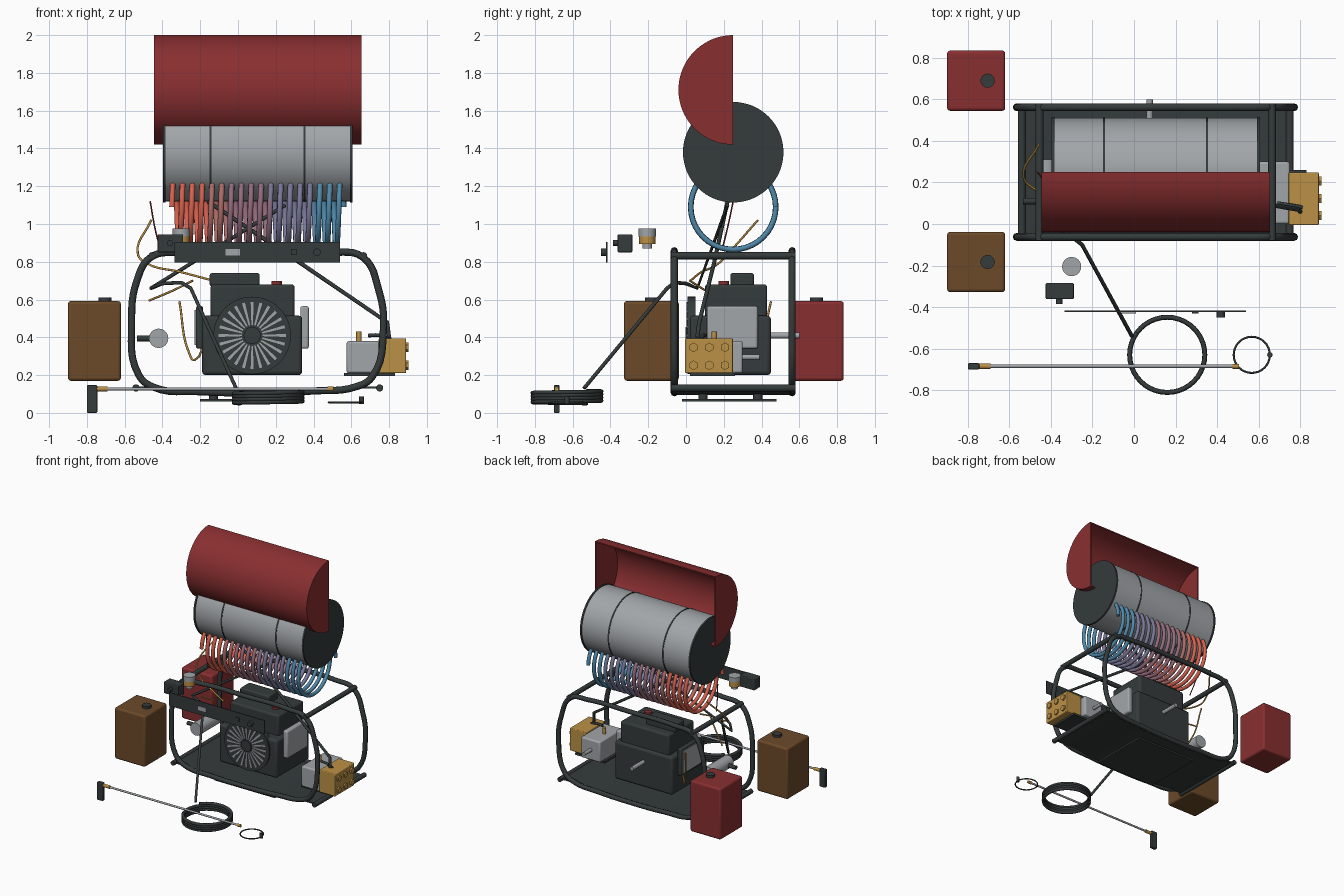
import bpy, bmesh, math
from mathutils import Vector, Matrix

if "Cube" in bpy.data.objects:
    bpy.data.objects.remove(bpy.data.objects["Cube"])


def mat(name, r, g, b):
    m = bpy.data.materials.new(name)
    m.diffuse_color = (r, g, b, 1)
    m.use_nodes = True
    m.node_tree.nodes["Principled BSDF"].inputs["Base Color"].default_value = m.diffuse_color
    return m


DARK = mat("dark_slate", 0.035, 0.043, 0.043)
GREY = mat("steel_grey", 0.36, 0.38, 0.40)
RED = mat("deep_red", 0.25, 0.028, 0.03)
BROWN = mat("brown", 0.15, 0.068, 0.022)
BRASS = mat("brass", 0.50, 0.28, 0.06)
HEAT = [mat("coil_hot", 0.68, 0.12, 0.075), mat("coil_warm", 0.42, 0.15, 0.14),
        mat("coil_mauve", 0.30, 0.15, 0.20), mat("coil_violet", 0.19, 0.19, 0.32),
        mat("coil_cold", 0.08, 0.25, 0.40)]


def finish(name, bm, material, bevel=0, smooth=False):
    bmesh.ops.recalc_face_normals(bm, faces=bm.faces)
    me = bpy.data.meshes.new(name)
    bm.to_mesh(me)
    bm.free()
    ob = bpy.data.objects.new(name, me)
    bpy.context.collection.objects.link(ob)
    me.materials.append(material)
    if bevel:
        mod = ob.modifiers.new("bevel", 'BEVEL')
        mod.width, mod.segments = bevel, 3
    if smooth or bevel:
        bpy.ops.object.select_all(action='DESELECT')
        ob.select_set(True)
        bpy.context.view_layer.objects.active = ob
        bpy.ops.object.shade_smooth_by_angle(angle=math.radians(35))
    return ob


def box(name, x, y, z, material, bevel=0):
    """Box from (min, max) pairs."""
    bm = bmesh.new()
    bmesh.ops.create_cube(bm, size=1)
    for v in bm.verts:
        v.co = [(a + b) / 2 + c * (b - a) for c, (a, b) in zip(v.co, (x, y, z))]
    return finish(name, bm, material, bevel)


def cyl(name, a, b, r, material, sides=32, r2=None):
    """Cylinder or cone between two points."""
    a, b = Vector(a), Vector(b)
    bm = bmesh.new()
    d = b - a
    m = Matrix.Translation((a + b) / 2) @ d.to_track_quat('Z', 'Y').to_matrix().to_4x4()
    bmesh.ops.create_cone(bm, cap_ends=True, segments=sides, radius1=r,
                          radius2=r if r2 is None else r2, depth=d.length, matrix=m)
    return finish(name, bm, material, smooth=sides > 8)


def tube(name, pts, r, material, cyclic=False, curved=True, res=6):
    """Round tube along points, converted to a mesh."""
    cu = bpy.data.curves.new(name, 'CURVE')
    cu.dimensions = '3D'
    cu.bevel_depth, cu.bevel_resolution = r, 2
    cu.use_fill_caps = True
    cu.resolution_u = res
    sp = cu.splines.new('BEZIER' if curved else 'POLY')
    sp.use_cyclic_u = cyclic
    seq = sp.bezier_points if curved else sp.points
    seq.add(len(pts) - 1)
    for p, co in zip(seq, pts):
        if curved:
            p.co = co
            p.handle_left_type = p.handle_right_type = 'AUTO'
        else:
            p.co = (*co, 1)
    ob = bpy.data.objects.new(name, cu)
    bpy.context.collection.objects.link(ob)
    cu.materials.append(material)
    bpy.ops.object.select_all(action='DESELECT')
    ob.select_set(True)
    bpy.context.view_layer.objects.active = ob
    bpy.ops.object.convert(target='MESH')
    bpy.ops.object.shade_smooth_by_angle(angle=math.radians(50))
    return bpy.context.view_layer.objects.active


# Hood: half-round shell, open at the back, with half-disc ends
def half_round(name, x0, x1, inner):
    n = 40
    arc = [math.pi / 2 + math.pi * i / n for i in range(n + 1)]
    prof = [(0.29 * math.cos(t), 0.29 * math.sin(t)) for t in arc]
    if inner:
        prof += [(inner * math.cos(t), inner * math.sin(t)) for t in reversed(arc)]
    bm = bmesh.new()
    f = bm.faces.new([bm.verts.new((x0, 0.25 + y, 1.71 + z)) for y, z in prof])
    ext = bmesh.ops.extrude_face_region(bm, geom=[f])
    bmesh.ops.translate(bm, vec=(x1 - x0, 0, 0),
                        verts=[v for v in ext["geom"] if isinstance(v, bmesh.types.BMVert)])
    return finish(name, bm, RED, smooth=True)


half_round("hood_shell", -0.435, 0.645, 0.28)
half_round("hood_end_left", -0.445, -0.435, 0)
half_round("hood_end_right", 0.645, 0.655, 0)

# Boiler drum
def ring_x(name, x0, x1, r, m):
    cyl(name, (x0, 0.25, 1.38), (x1, 0.25, 1.38), r, m, 64)


ring_x("drum_body", -0.385, 0.595, 0.26, GREY)
ring_x("drum_end_left", -0.397, -0.383, 0.266, DARK)
ring_x("drum_end_right", 0.593, 0.607, 0.266, DARK)
ring_x("drum_band_left", -0.15, -0.139, 0.263, DARK)
ring_x("drum_band_right", 0.346, 0.357, 0.263, DARK)

# Heating coil, coloured along its length
turns, steps = 17.5, 40
helix = []
for i in range(int(turns * steps) + 1):
    t = i / steps
    a = 2 * math.pi * t
    helix.append((-0.35 + 0.052 * t, 0.25 - 0.225 * math.cos(a), 1.09 + 0.225 * math.sin(a)))
coil = tube("heating_coil", helix, 0.015, HEAT[0], curved=False)
for m in HEAT[1:]:
    coil.data.materials.append(m)
for p in coil.data.polygons:
    p.material_index = sum(p.center.x > lim for lim in (-0.16, -0.06, 0.17, 0.40))

# Frame: two hoops, cross bars, curved floor
hoop = [(-0.46, 0.825), (-0.535, 0.70), (-0.563, 0.48), (-0.525, 0.2), (-0.45, 0.137),
        (-0.2, 0.112), (0.1, 0.107), (0.4, 0.116), (0.63, 0.14), (0.71, 0.19), (0.77, 0.45),
        (0.745, 0.65), (0.66, 0.825), (0.5, 0.852), (0.1, 0.855), (-0.3, 0.85)]
for side, y in (("front", -0.062), ("back", 0.562)):
    tube(side + "_hoop", [(x, y, z) for x, z in hoop], 0.019, DARK, cyclic=True)
for i, (x, z) in enumerate([(-0.455, 0.832), (0.665, 0.832), (-0.54, 0.132), (0.75, 0.132)]):
    cyl(f"cross_bar_{i}", (x, -0.08, z), (x, 0.58, z), 0.019, DARK, 16)
bm = bmesh.new()
rows = [[bm.verts.new((x, y, z)) for x, z in [(-0.54, 0.14)] + hoop[4:9] + [(0.75, 0.14)]]
        for y in (-0.06, 0.56)]
for i in range(6):
    bm.faces.new((rows[0][i], rows[0][i + 1], rows[1][i + 1], rows[1][i]))
floor = finish("floor_plate", bm, DARK)
floor.modifiers.new("thickness", 'SOLIDIFY').thickness = 0.012
box("drip_tray", (-0.2, 0.35), (-0.02, 0.48), (0.06, 0.074), DARK)
for i, (x, y) in enumerate([(-0.13, 0.09), (0.28, 0.09), (-0.13, 0.38), (0.28, 0.38)]):
    cyl(f"tray_mount_{i}", (x, y, 0.07), (x, y, 0.105), 0.024, DARK, 16)

# Engine
box("engine_block", (-0.19, 0.34), (0.02, 0.45), (0.2, 0.515), DARK, 0.02)
box("engine_top", (-0.145, 0.30), (0.10, 0.43), (0.5, 0.68), DARK, 0.015)
box("engine_cover", (-0.15, 0.115), (0.235, 0.36), (0.67, 0.74), DARK, 0.012)
cyl("engine_cap", (0.205, 0.2, 0.67), (0.205, 0.2, 0.697), 0.028, RED, 24)
box("side_muffler", (0.33, 0.375), (0.11, 0.38), (0.34, 0.565), GREY, 0.012)
box("air_filter", (-0.222, -0.185), (0.11, 0.38), (0.34, 0.565), DARK, 0.01)
box("filter_face", (-0.229, -0.221), (0.13, 0.36), (0.36, 0.545), GREY)
cyl("drive_shaft", (0.075, 0.44, 0.41), (0.075, 0.6, 0.41), 0.016, GREY, 20)
cyl("fan_housing", (0.075, 0.05, 0.41), (0.075, 0.008, 0.41), 0.205, DARK, 48)
bm = bmesh.new()
blades = 24
for i in range(blades):
    a = 2 * math.pi * i / blades
    out, side = Vector((math.cos(a), 0, math.sin(a))), Vector((-math.sin(a), 0, math.cos(a)))
    c = Vector((0.075, 0.002, 0.41))
    quad = [c + out * r + side * w for r, w in
            ((0.055, -0.004), (0.178, -0.008), (0.178, 0.008), (0.055, 0.004))]
    f = bm.faces.new([bm.verts.new(q) for q in quad])
    ext = bmesh.ops.extrude_face_region(bm, geom=[f])
    bmesh.ops.translate(bm, vec=(0, 0.008, 0),
                        verts=[v for v in ext["geom"] if isinstance(v, bmesh.types.BMVert)])
finish("fan_blades", bm, GREY)
cyl("fan_hub", (0.075, 0.02, 0.41), (0.075, -0.003, 0.41), 0.045, DARK, 32)

# Pump
box("pump_body", (0.575, 0.75), (0.0, 0.30), (0.21, 0.38), GREY, 0.012)
box("pump_head", (0.745, 0.89), (-0.005, 0.248), (0.21, 0.395), BRASS, 0.006)
box("pump_foot", (0.56, 0.83), (0.02, 0.26), (0.195, 0.212), DARK)
cyl("pump_shaft", (0.66, 0.29, 0.295), (0.66, 0.39, 0.295), 0.014, GREY, 20)
cyl("pump_fitting", (0.64, 0.15, 0.37), (0.64, 0.15, 0.43), 0.014, BRASS, 16)
for i in range(6):
    y, z = 0.04 + 0.083 * (i % 3), 0.252 + 0.095 * (i // 3)
    cyl(f"pump_bolt_{i}", (0.88, y, z), (0.902, y, z), 0.025, BRASS, 6)
tube("pump_lever", [(0.69, 0.10, 0.41), (0.75, 0.09, 0.41), (0.81, 0.08, 0.39)], 0.01, DARK)

# Burner motor
cyl("burner_motor", (-0.42, 0.05, 0.395), (-0.42, 0.31, 0.395), 0.051, GREY)
cyl("burner_stem", (-0.535, 0.11, 0.395), (-0.45, 0.11, 0.395), 0.016, DARK, 16)

# Tanks
for name, y, m in (("water_tank", -0.183, BROWN), ("fuel_tank", 0.69, RED)):
    box(name, (-0.9, -0.62), (y - 0.145, y + 0.145), (0.17, 0.592), m, 0.015)
    cyl(name + "_cap", (-0.705, y, 0.585), (-0.705, y, 0.612), 0.034, DARK, 24)

# Control panel, switch box and inlet filter
box("control_panel", (-0.335, 0.54), (-0.424, -0.416), (0.795, 0.905), DARK)
box("panel_display", (-0.065, 0.01), (-0.43, -0.422), (0.834, 0.867), GREY)
box("panel_switch", (0.28, 0.31), (-0.432, -0.42), (0.835, 0.867), DARK)
cyl("panel_knob", (0.418, -0.42, 0.85), (0.418, -0.45, 0.85), 0.02, DARK, 24)
box("switch_box", (-0.425, -0.29), (-0.362, -0.284), (0.85, 0.945), DARK, 0.006)
cyl("switch_dial", (-0.36, -0.36, 0.9), (-0.36, -0.386, 0.9), 0.016, DARK, 20)
for name, z0, z1, r, m in (("filter_cap", 0.935, 0.975, 0.046, GREY),
                           ("filter_ring", 0.893, 0.936, 0.043, BRASS),
                           ("filter_spout", 0.87, 0.894, 0.026, GREY)):
    cyl(name, (-0.30, -0.205, z0), (-0.30, -0.205, z1), r, m)

# Hoses and fuel lines
tube("pump_hose", [(-0.16, 0.22, 1.12), (0.32, 0.15, 0.80), (0.79, 0.07, 0.48), (0.8, 0.06, 0.4)],
     0.011, DARK, curved=False)
tube("outlet_hose", [(0.25, 0.22, 1.1), (-0.46, 0.06, 0.66), (-0.40, 0.0, 0.685), (-0.3, -0.06, 0.69),
                     (-0.25, -0.1, 0.66), (-0.01, -0.54, 0.13)], 0.01, DARK, curved=False)
tube("fuel_line_a", [(-0.46, 0.38, 1.02), (-0.53, 0.22, 0.84), (-0.48, 0.17, 0.79),
                     (-0.3, 0.08, 0.745), (-0.15, 0.03, 0.705)], 0.006, BRASS)
tube("fuel_line_b", [(-0.31, 0.45, 0.59), (-0.26, 0.38, 0.32), (-0.23, 0.35, 0.28),
                     (-0.18, 0.3, 0.5)], 0.006, BRASS)
tube("fuel_line_c", [(-0.47, 0.2, 0.595), (-0.34, 0.1, 0.65), (-0.24, 0.02, 0.7)], 0.006, BRASS)
tube("sensor_wire", [(-0.465, 0.25, 1.12), (-0.44, 0.22, 0.98), (-0.41, 0.19, 0.86)], 0.004, RED)

# Coiled hose, spray wand and clamp ring
loop = []
for i in range(4 * 40 + 1):
    a = math.pi * 0.8 + 2 * math.pi * i / 40
    loop.append((0.16 + 0.181 * math.cos(a), -0.63 + 0.181 * math.sin(a), 0.052 + 0.016 * i / 40))
tube("coiled_hose", loop, 0.012, DARK, curved=False)
cyl("wand_tube", (-0.7, -0.685, 0.127), (0.48, -0.685, 0.127), 0.008, GREY, 16)
cyl("wand_collar", (-0.75, -0.685, 0.127), (-0.69, -0.685, 0.127), 0.013, BRASS, 16)
cyl("wand_nozzle", (0.475, -0.685, 0.127), (0.505, -0.685, 0.127), 0.012, BRASS, 16)
box("wand_handle", (-0.8, -0.745), (-0.7, -0.67), (0.0, 0.147), DARK, 0.006)
tube("clamp_ring", [(0.567 + 0.087 * math.cos(i * math.pi / 16), -0.63 + 0.087 * math.sin(i * math.pi / 16), 0.056)
                    for i in range(32)], 0.005, DARK, cyclic=True, curved=False)
cyl("clamp_screw", (0.654, -0.63, 0.047), (0.654, -0.63, 0.087), 0.013, DARK, 16)
